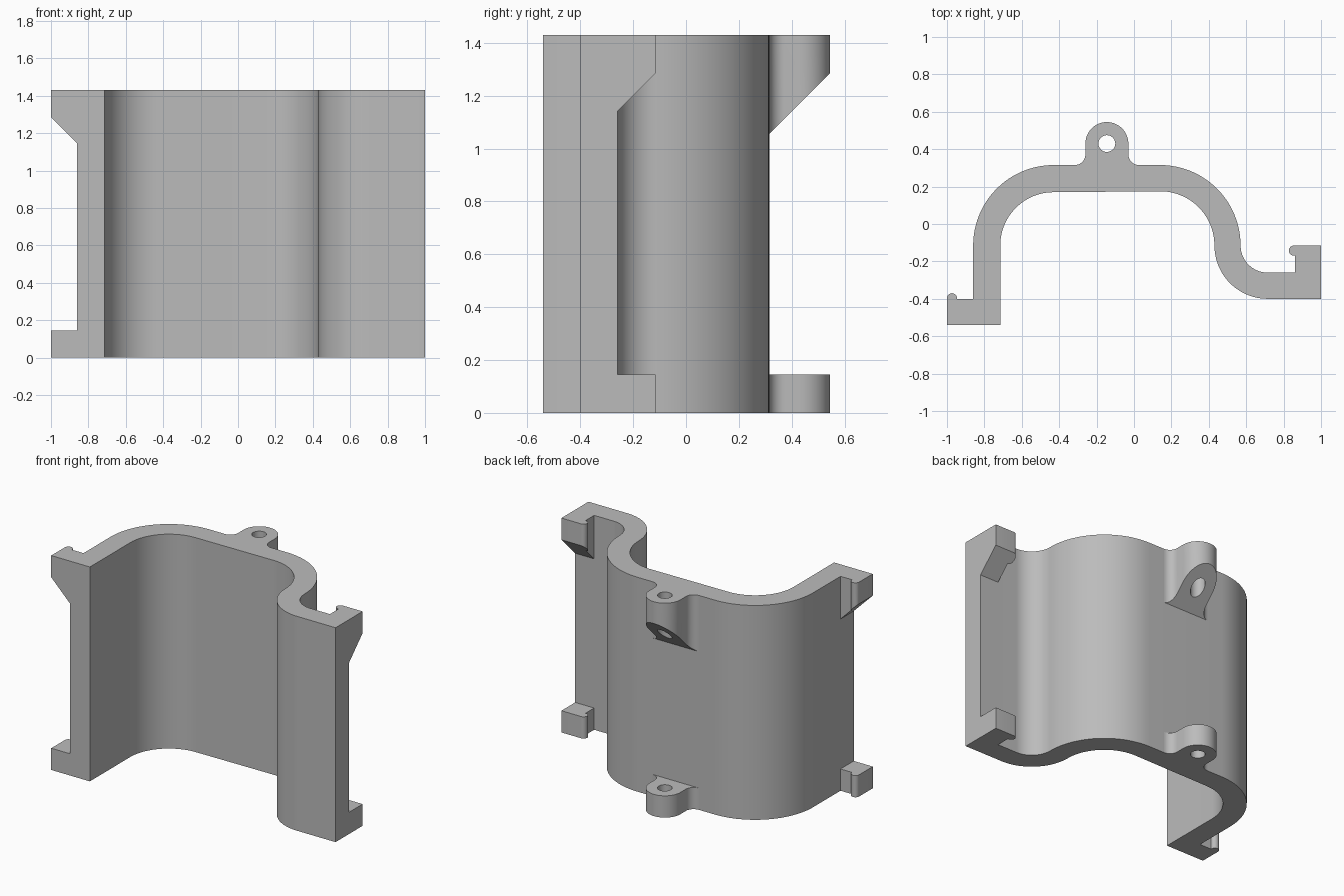
import bpy
import bmesh
from math import radians, cos, sin

if "Cube" in bpy.data.objects:
    bpy.data.objects.remove(bpy.data.objects["Cube"], do_unlink=True)

HEIGHT = 1.43    # full height of the bracket
CLIP = 0.145     # height of the lower clips and lug
LIP = 1.285      # where the sloped undersides start

grey = bpy.data.materials.new("light grey")
grey.use_nodes = True
grey.diffuse_color = (0.5, 0.5, 0.5, 1)
grey.node_tree.nodes["Principled BSDF"].inputs["Base Color"].default_value = grey.diffuse_color


def arc(cx, cy, r, start, end, steps=24):
    """Points on an arc, angles in degrees."""
    angles = [radians(start + (end - start) * i / steps) for i in range(steps + 1)]
    return [(cx + r * cos(a), cy + r * sin(a)) for a in angles]


def prism(name, profile, top, bottom=lambda x, y: 0.0):
    """Extrude a closed profile from a bottom plane up to a flat top."""
    bm = bmesh.new()
    low = [bm.verts.new((x, y, bottom(x, y))) for x, y in profile]
    high = [bm.verts.new((x, y, top)) for x, y in profile]
    bm.faces.new(low)
    bm.faces.new(high)
    for i in range(len(profile)):
        j = (i + 1) % len(profile)
        bm.faces.new((low[i], low[j], high[j], high[i]))
    bmesh.ops.recalc_face_normals(bm, faces=bm.faces)
    mesh = bpy.data.meshes.new(name)
    bm.to_mesh(mesh)
    bm.free()
    mesh.materials.append(grey)
    obj = bpy.data.objects.new(name, mesh)
    bpy.context.collection.objects.link(obj)
    return obj


def smooth(obj):
    obj.data.shade_smooth()
    obj.data.set_sharp_from_angle(angle=radians(30))


def drill(obj, cx, cy, r):
    """Cut a vertical round hole."""
    cutter = prism("hole_cutter", arc(cx, cy, r, 0, 345, 23), 2, lambda x, y: -1)
    cutter.hide_render = True
    mod = obj.modifiers.new("hole", "BOOLEAN")
    mod.operation = "DIFFERENCE"
    mod.solver = "EXACT"
    mod.object = cutter
    bpy.context.view_layer.objects.active = obj
    bpy.ops.object.modifier_apply(modifier=mod.name)
    bpy.data.objects.remove(cutter, do_unlink=True)


# Curved wall: outer side from left to right, then back along the inner side
wall = ([(-0.86, -0.54)]
        + arc(-0.43, -0.115, 0.43, 180, 90)
        + arc(0.14, -0.115, 0.43, 90, 0)
        + arc(0.715, -0.115, 0.145, 180, 270)[1:]
        + [(1.0, -0.26), (1.0, -0.4)]
        + arc(0.715, -0.115, 0.285, 270, 180)
        + arc(0.14, -0.115, 0.29, 0, 90)[1:]
        + arc(-0.43, -0.115, 0.285, 90, 180)
        + [(-0.715, -0.54)])
smooth(prism("curved_wall", wall, HEIGHT))

# Clip profiles with their rounded catches
right_clip = ([(-0.86, -0.54), (-0.86, -0.4), (-0.946, -0.4)]
              + arc(-0.973, -0.397, 0.027, 0, 180, 12) + [(-1.0, -0.54)])
left_clip = ([(0.86, -0.26), (1.0, -0.26), (1.0, -0.115)]
             + arc(0.855, -0.142, 0.027, 90, 270, 12) + [(0.86, -0.169)])

# Screw lug with filleted neck
LX, LY, LR, FR = -0.145, 0.43, 0.115, 0.057
BACK = 0.315
lug = (arc(LX + LR + FR, BACK + FR, FR, 270, 180, 10)
       + arc(LX, LY, LR, 0, 180)
       + arc(LX - LR - FR, BACK + FR, FR, 0, -90, 10))

# Each lower part is a flat slab, each upper part has a sloped underside
parts = [
    ("right_clip", right_clip, lambda x, y: LIP - (x + 1.0)),
    ("left_clip", left_clip, lambda x, y: LIP + (y + 0.115)),
    ("screw_lug", lug, lambda x, y: LIP + (y - LY - LR)),
]
for name, profile, slope in parts:
    pair = [prism("lower_" + name, profile, CLIP),
            prism("upper_" + name, profile, HEIGHT, slope)]
    for obj in pair:
        if name == "screw_lug":
            drill(obj, LX, LY, 0.045)
        smooth(obj)
